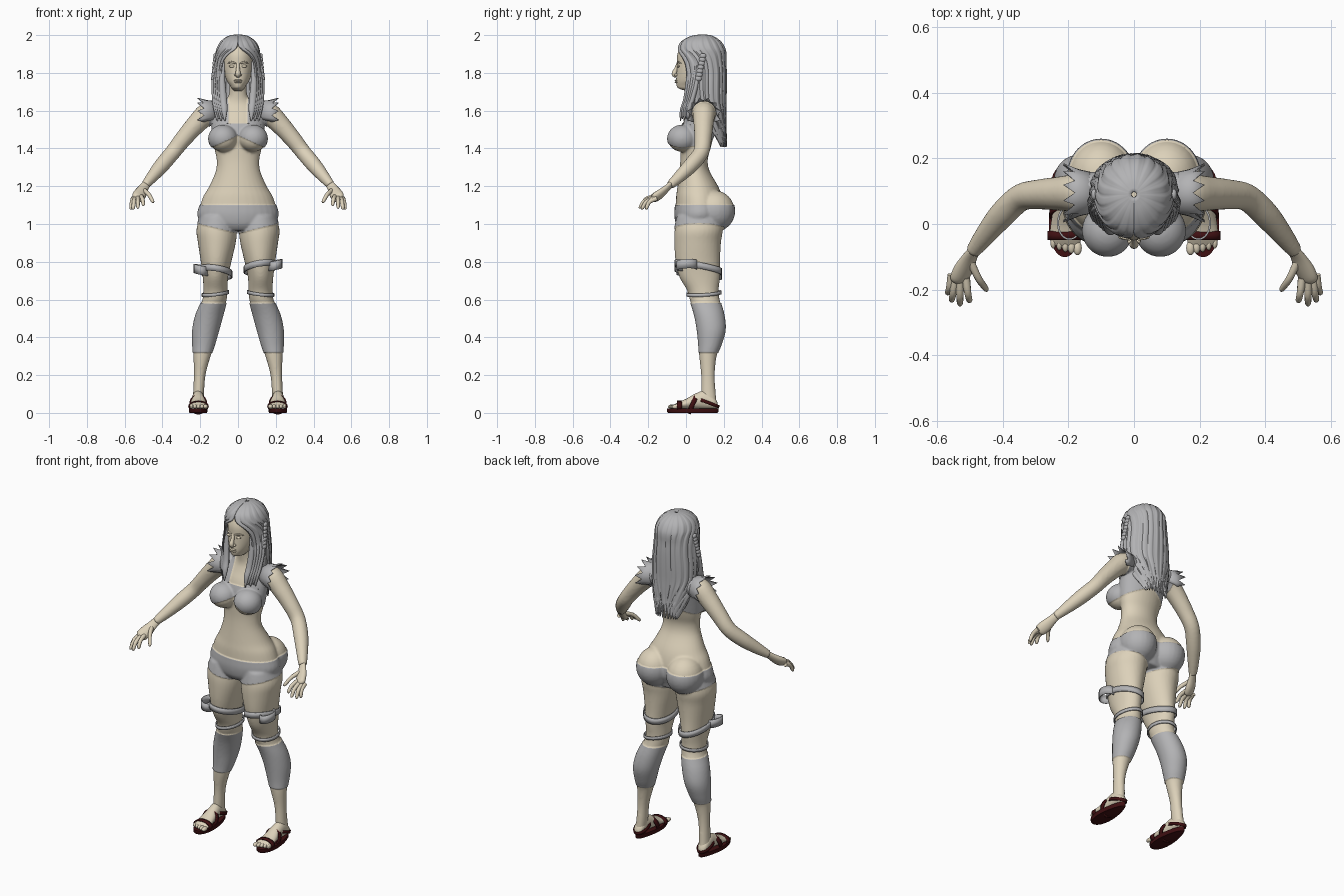
import bpy, bmesh
from math import sin, cos, pi, radians
from mathutils import Vector, Matrix

cube = bpy.data.objects.get("Cube")
if cube:
    bpy.data.objects.remove(cube)


def material(name, rgb):
    m = bpy.data.materials.new(name)
    m.use_nodes = True
    m.diffuse_color = (*rgb, 1)
    m.node_tree.nodes["Principled BSDF"].inputs["Base Color"].default_value = (*rgb, 1)
    return m


SKIN = material("warm skin", (0.72, 0.64, 0.49))
GREY = material("grey cloth and hair", (0.45, 0.45, 0.46))
RED = material("dark red leather", (0.05, 0.005, 0.006))


def finish(name, bm, mats, mirror=False, thick=0, angle=50):
    bmesh.ops.recalc_face_normals(bm, faces=bm.faces)
    mesh = bpy.data.meshes.new(name)
    bm.to_mesh(mesh)
    bm.free()
    ob = bpy.data.objects.new(name, mesh)
    bpy.context.collection.objects.link(ob)
    for m in mats:
        mesh.materials.append(m)
    bpy.ops.object.select_all(action="DESELECT")
    ob.select_set(True)
    bpy.context.view_layer.objects.active = ob
    bpy.ops.object.shade_smooth_by_angle(angle=radians(angle))
    if thick:
        mod = ob.modifiers.new("thickness", "SOLIDIFY")
        mod.thickness, mod.offset = thick, 0
    if mirror:
        ob.modifiers.new("mirror", "MIRROR").use_mirror_merge = False
    return ob


def spline(keys, steps=4):
    """Smooth curve through tuples of any length."""
    k = [Vector(p) for p in keys]
    out = []
    for i in range(len(k) - 1):
        a, b, c, d = k[max(i - 1, 0)], k[i], k[i + 1], k[min(i + 2, len(k) - 1)]
        for j in range(steps):
            t = j / steps
            out.append(b + (c - a) * (t / 2) + (a * 2 - b * 5 + c * 4 - d) * (t * t / 2)
                       + (b * 3 - a - c * 3 + d) * (t ** 3 / 2))
    return out + [k[-1]]


def grid(bm, rows, closed=True, caps=True):
    vs = [[bm.verts.new(p) for p in r] for r in rows]
    n = len(vs[0])
    for a, b in zip(vs, vs[1:]):
        for i in range(n if closed else n - 1):
            j = (i + 1) % n
            bm.faces.new((a[i], a[j], b[j], b[i]))
    if closed and caps:
        bm.faces.new(vs[0])
        bm.faces.new(vs[-1][::-1])


def oval(c, u, v, n=32):
    c, u, v = Vector(c), Vector(u), Vector(v)
    return [c + u * cos(2 * pi * i / n) + v * sin(2 * pi * i / n) for i in range(n)]


def column(bm, keys):
    """Upright loft; keys are height, left, right, front, back."""
    grid(bm, [oval(((a + b) / 2, (f + k) / 2, z), ((b - a) / 2, 0, 0), (0, (k - f) / 2, 0))
              for z, a, b, f, k in spline(keys)])


def tube(bm, keys, flat=1, n=16):
    """Tapered tube; keys are x, y, z, radius."""
    pts = spline(keys)
    rows = []
    for i, p in enumerate(pts):
        t = (pts[min(i + 1, len(pts) - 1)] - pts[max(i - 1, 0)]).to_3d().normalized()
        u = t.cross(Vector((0, 1, 0))).normalized()
        rows.append(oval(p.to_3d(), u * p[3], t.cross(u) * p[3] * flat, n))
    grid(bm, rows)


def ball(bm, c, r):
    bmesh.ops.create_uvsphere(bm, u_segments=24, v_segments=16, radius=1,
                              matrix=Matrix.Translation(c) @ Matrix.Diagonal((*r, 1)))


def band(bm, c, u, v, h):
    c, h = Vector(c), Vector(h)
    grid(bm, [oval(c - h, u, v), oval(c + h, u, v)], caps=False)


# Body: overlapping volumes fused into one skin
bm = bmesh.new()
torso = [(.97, .15, -.03, .17), (1.0, .19, -.05, .18), (1.05, .212, -.058, .2), (1.1, .2, -.055, .2),
         (1.15, .182, -.052, .19), (1.2, .152, -.045, .17), (1.28, .118, -.035, .125),
         (1.34, .113, -.03, .115), (1.4, .125, -.03, .13), (1.48, .135, -.03, .15),
         (1.55, .137, -.01, .165), (1.6, .125, .015, .165), (1.64, .085, .03, .15),
         (1.68, .05, .03, .12), (1.75, .045, .02, .11)]
column(bm, [(z, -r, r, f, k) for z, r, f, k in torso])
leg = [(1.04, .02, .2, -.045, .19), (.97, .006, .22, -.06, .195), (.9, .012, .212, -.062, .185),
       (.8, .035, .197, -.055, .18), (.72, .052, .187, -.035, .18), (.65, .056, .183, .005, .173),
       (.6, .06, .188, .02, .178), (.52, .08, .222, .045, .2), (.44, .102, .239, .06, .207),
       (.36, .125, .239, .068, .185), (.3, .145, .236, .07, .162), (.2, .172, .234, .08, .152),
       (.1, .18, .238, .08, .158), (.04, .185, .243, .085, .165)]
arm = [(.1, .1, 1.59, .055), (.16, .095, 1.585, .06), (.22, .093, 1.53, .053), (.29, .09, 1.45, .046),
       (.345, .08, 1.38, .042), (.4, .03, 1.315, .041), (.45, -.03, 1.255, .033), (.492, -.085, 1.205, .023)]
for s in (1, -1):
    column(bm, [(z, s * a, s * b, f, k) for z, a, b, f, k in leg])
    tube(bm, [(s * x, y, z, r) for x, y, z, r in arm])
    ball(bm, (s * .1, .15, 1.07), (.1, .107, .108))
    ball(bm, (s * .08, -.02, 1.452), (.075, .077, .07))
body = finish("body", bm, [SKIN, GREY])
for kind, props in (("REMESH", {"mode": "VOXEL", "voxel_size": .007}),
                    ("SMOOTH", {"factor": .5, "iterations": 5})):
    mod = body.modifiers.new(kind, kind)
    for key, value in props.items():
        setattr(mod, key, value)
    bpy.ops.object.modifier_apply(modifier=mod.name)

# Clothing: clean cuts in the body, slightly raised
bm = bmesh.new()
bm.from_mesh(body.data)
cuts = [((0, 0, z), (0, 0, 1)) for z in (.32, .58, 1.1, 1.53)]
for s in (1, -1):
    cuts += [((0, 0, .95), (-s * .25, 0, 1)), ((0, 0, 1.47), (s * .45, 0, 1)),
             ((s * .05, 0, 0), (1, 0, 0)), ((s * .155, 0, 0), (1, 0, 0))]
for co, no in cuts:
    bmesh.ops.bisect_plane(bm, geom=bm.verts[:] + bm.edges[:] + bm.faces[:], dist=1e-5,
                           plane_co=co, plane_no=no)


def clothed(p):
    x, z = abs(p.x), p.z
    warmer = .32 < z < .58
    shorts = .95 + .25 * x < z < 1.1 and x < .3
    top = 1.47 - .45 * x < z < 1.53 and x < .155
    strap = 1.53 <= z < 1.66 and .05 < x < .155
    return warmer or shorts or top or strap


bm.normal_update()
raised = set()
for f in bm.faces:
    f.smooth = True
    if clothed(f.calc_center_median()):
        f.material_index = 1
        raised.update(f.verts)
for v, n in [(v, v.normal.copy()) for v in raised]:
    v.co += n * .004
bm.to_mesh(body.data)
bm.free()

# Head and facial features
bm = bmesh.new()
head = [(1.705, .02, .0, .06), (1.718, .034, -.04, .085), (1.735, .044, -.05, .1), (1.76, .06, -.052, .125),
        (1.8, .074, -.05, .15), (1.85, .081, -.048, .165), (1.9, .081, -.045, .17),
        (1.95, .068, -.02, .16), (1.98, .035, .03, .12)]
column(bm, [(z, -r, r, f, k) for z, r, f, k in head])
tube(bm, [(0, -.042, 1.85, .008), (0, -.053, 1.82, .01), (0, -.062, 1.795, .014), (0, -.05, 1.782, .01)])
for z in (1.751, 1.76):
    ball(bm, (0, -.05, z), (.022, .01, .005))
for s in (1, -1):
    ball(bm, (s * .012, -.052, 1.789), (.008, .01, .007))
    ball(bm, (s * .032, -.04, 1.835), (.016, .007, .007))
    tube(bm, [(s * .012, -.046, 1.85, .004), (s * .035, -.041, 1.857, .005), (s * .056, -.026, 1.85, .002)])
finish("head", bm, [SKIN])

# Hair: ridged shell, open around the face
bm = bmesh.new()
shell = [(2.0, .008, .008, .09, 0), (1.992, .05, .055, .085, 0), (1.965, .088, .1, .08, 0),
         (1.93, .107, .12, .082, 6), (1.9, .113, .125, .083, 27), (1.86, .118, .122, .085, 42),
         (1.8, .123, .12, .09, 46), (1.72, .13, .115, .095, 42), (1.64, .128, .1, .108, 40),
         (1.58, .122, .088, .12, 65), (1.51, .1, .06, .148, 85), (1.45, .07, .03, .182, 95)]
rows = []
for z, rx, ry, cy, gap in spline(shell, 3):
    row = []
    for i in range(121):
        t = radians(gap) + (2 * pi - 2 * radians(gap)) * i / 120
        k = 1 + .02 * sin(i * .9) + .01 * sin(i * 2.1)
        drop = max(0, 1.62 - z) * .25 * sin(i * .6)
        row.append((rx * k * sin(t), cy - ry * k * cos(t), z - drop))
    rows.append(row)
grid(bm, rows, closed=False)
finish("hair", bm, [GREY], thick=.008)

# Long locks in front of the shoulders, and braids at the temples
bm = bmesh.new()
for i in range(5):
    x = .078 + .01 * i
    tube(bm, [(x - .002, .015 + .012 * i, 1.86, .006), (x + .006, .01 + .012 * i, 1.76, .016),
              (x, -.002 + .009 * i, 1.66, .019), (x - .006, -.022 + .009 * i, 1.6, .016),
              (x - .008, -.03 + .01 * i, 1.545 + .01 * (i % 2), .003)], flat=.7, n=10)
for i in range(7):
    ball(bm, (.121 + .002 * i, .09 - .004 * i, 1.89 - .02 * i), (.01, .017, .014))
finish("hair_locks", bm, [GREY], mirror=True)

# Jagged shoulder caps
bm = bmesh.new()
rows = [[], [], []]
for i in range(17):
    a = radians(-125 + 250 * i / 16)
    spike = i % 2
    for row, (x, r, z) in zip(rows, ((.115, .058, 1.59), (.165, .069, 1.585),
                                     (.18 + .035 * spike, .07 + .02 * spike, 1.58))):
        row.append((x, .095 + r * sin(a), z + r * cos(a)))
grid(bm, rows, closed=False)
finish("shoulder_caps", bm, [GREY], mirror=True, thick=.004, angle=30)

# Hands
bm = bmesh.new()
tube(bm, [(.482, -.075, 1.215, .022), (.5, -.1, 1.19, .026), (.518, -.135, 1.16, .034),
          (.532, -.165, 1.14, .032), (.537, -.175, 1.133, .02)], flat=.6)
for base, tip in (((.555, -.155, 1.135), (.568, -.215, 1.08)), ((.545, -.165, 1.135), (.556, -.238, 1.08)),
                  ((.53, -.17, 1.14), (.53, -.25, 1.085)), ((.512, -.165, 1.145), (.5, -.24, 1.1)),
                  ((.5, -.11, 1.18), (.447, -.205, 1.115))):
    a, b = Vector(base), Vector(tip)
    mid = (a + b) / 2 + Vector((0, -.008, .01))
    tube(bm, [(*a, .013), (*mid, .011), (*(b * .9 + a * .1), .009), (*b, .003)], n=10)
finish("hands", bm, [SKIN], mirror=True)

# Feet and toes
bm = bmesh.new()
foot = [(.168, .213, .012, .03), (.15, .213, .028, .06), (.1, .212, .032, .095), (.05, .21, .036, .08),
        (0, .21, .043, .052), (-.04, .209, .048, .036), (-.065, .208, .042, .02)]
grid(bm, [oval((x, y, .022 + h / 2), (w, 0, 0), (0, 0, h / 2)) for y, x, w, h in spline(foot)])
for i in range(5):
    ball(bm, (.172 + .0185 * i, -.073 + .005 * i, .033), (.013 - .001 * i, .022, .012))
finish("feet", bm, [SKIN], mirror=True)

# Sandals
bm = bmesh.new()
for k in range(1):
    rows = []
    for z, grow in ((0, .95), (.006, 1), (.024, 1)):
        rows.append([(.211 + grow * sin(t) * (.047 - .012 * cos(t)), .036 + grow * .137 * cos(t), z)
                     for t in [2 * pi * i / 40 for i in range(40)]])
    grid(bm, rows)
finish("sandal_soles", bm, [RED], mirror=True)
bm = bmesh.new()
band(bm, (.209, -.035, .035), (.051, 0, 0), (0, 0, .026), (0, .013, 0))
band(bm, (.21, .035, .045), (.044, 0, 0), (0, .02, .045), (0, .011, -.005))
band(bm, (.212, .115, .055), (.037, 0, 0), (0, .058, -.022), (0, .003, .008))
finish("sandal_straps", bm, [RED], mirror=True, thick=.007)

# Leg straps, with a loose loop on the outside of each thigh
bm = bmesh.new()
for s, z in ((1, .77), (-1, .745)):
    band(bm, (s * .117, .065, z), (.084, 0, .012 * s), (0, .122, -.022), (0, 0, .017))
    band(bm, (s * .195, .005, z + .012), (.035, .012 * s, .008 * s), (-.01 * s, .05, 0), (0, 0, .024))
    band(bm, (s * .12, .095, .632), (.069, 0, -.008 * s), (0, .09, .006), (0, 0, .009))
finish("leg_straps", bm, [GREY], thick=.006)
